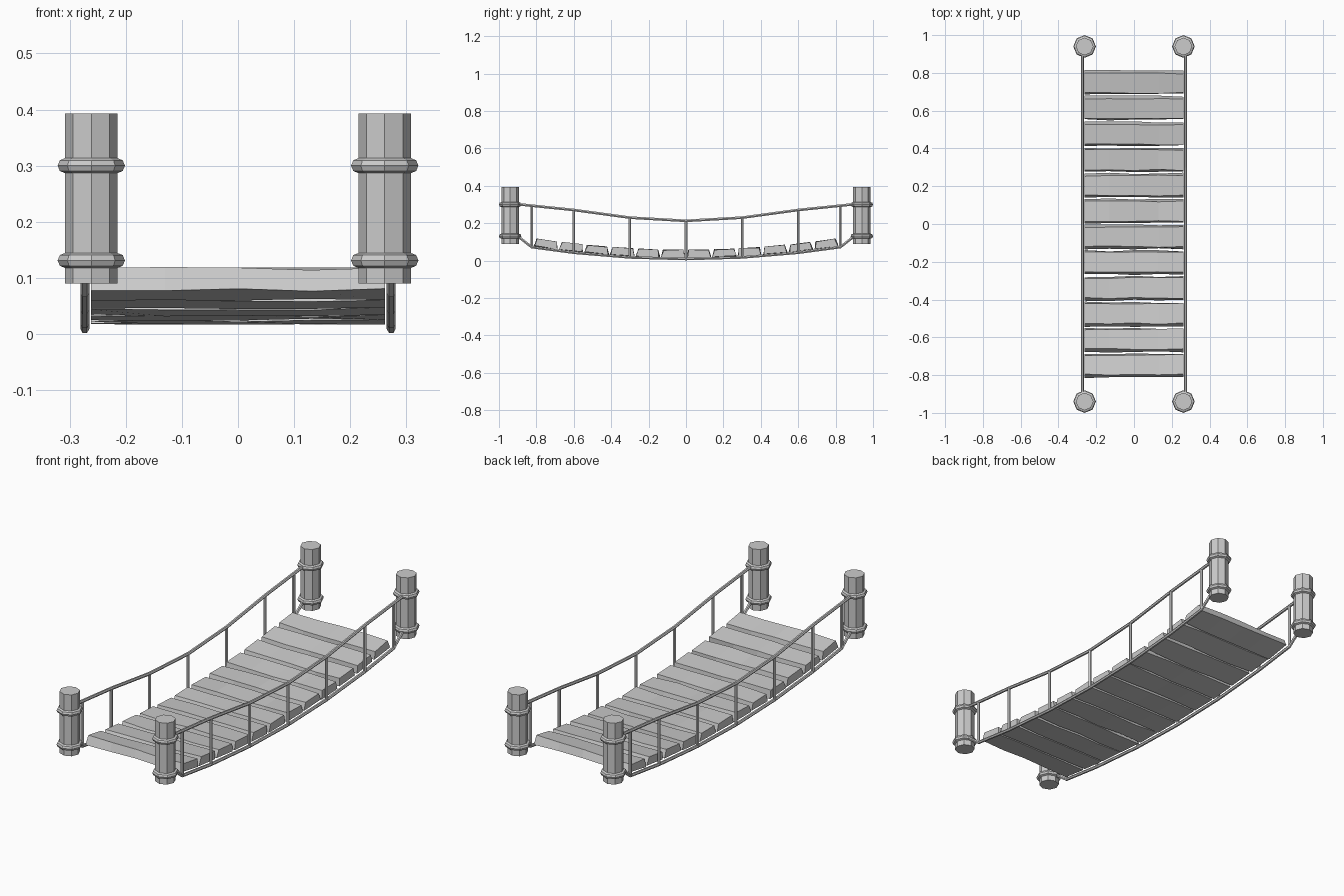
import bpy, bmesh, math, random

if "Cube" in bpy.data.objects:
    bpy.data.objects.remove(bpy.data.objects["Cube"])

random.seed(4)
ROPE_X, ROPE_R = 0.273, 0.008
COUNT, PITCH = 12, 0.1365


def sag(y):
    return 0.009 + 0.093 * y * y


def rope(name, points):
    curve = bpy.data.curves.new(name, 'CURVE')
    curve.dimensions = '3D'
    curve.bevel_depth = ROPE_R
    curve.bevel_resolution = 1
    curve.use_fill_caps = True
    line = curve.splines.new('POLY')
    line.points.add(len(points) - 1)
    for p, co in zip(line.points, points):
        p.co = (*co, 1)
    line.use_smooth = False
    bpy.context.collection.objects.link(bpy.data.objects.new(name, curve))


# Corner posts with two rope rings each
for sx in (-1, 1):
    for sy in (-1, 1):
        x, y = sx * 0.2615, sy * 0.94
        bpy.ops.mesh.primitive_cylinder_add(vertices=8, radius=0.0465, depth=0.303,
                                            location=(x, y, 0.2415))
        bpy.context.object.name = "post"
        for z in (0.131, 0.3):
            bpy.ops.mesh.primitive_torus_add(major_segments=8, minor_segments=8,
                                             major_radius=0.0465, minor_radius=0.0135,
                                             location=(x, y, z))
            bpy.context.object.name = "post_ring"

# Deck ropes, hand ropes and hangers on both sides
rail = {0: 0.213, 0.3: 0.23, 0.6: 0.271, 0.825: 0.294}
stations = sorted({s * y for y in rail for s in (-1, 1)})
for sx in (-1, 1):
    x = sx * ROPE_X
    low = [(x, y, sag(y)) for y in stations]
    high = [(x, y, rail[abs(y)]) for y in stations]
    rope("deck_rope", [(x, -0.905, 0.135)] + low + [(x, 0.905, 0.135)])
    rope("hand_rope", [(x, -0.91, 0.303)] + high + [(x, 0.91, 0.303)])
    for a, b in zip(low, high):
        rope("hanger_rope", [a, b])


# Worn planks: tapered sections lofted across the deck with slight waviness
def plank(y0):
    bm = bmesh.new()
    slope = math.atan(2 * 0.093 * y0)
    c, s = math.cos(slope), math.sin(slope)
    rings = []
    for x in (-0.262, -0.13, 0, 0.13, 0.262):
        ring = []
        for v, w in ((-0.063, 0), (0.063, 0), (0.053, 0.039), (-0.053, 0.039)):
            v += random.uniform(-0.004, 0.004)
            w += random.uniform(-0.003, 0.003)
            ring.append(bm.verts.new((x, y0 + v * c - w * s, sag(y0) + 0.009 + v * s + w * c)))
        rings.append(ring)
    for a, b in zip(rings, rings[1:]):
        for i in range(4):
            j = (i + 1) % 4
            bm.faces.new((a[i], a[j], b[j], b[i]))
    bm.faces.new(rings[0])
    bm.faces.new(rings[-1])
    bmesh.ops.recalc_face_normals(bm, faces=bm.faces)
    mesh = bpy.data.meshes.new("plank")
    bm.to_mesh(mesh)
    bm.free()
    bpy.context.collection.objects.link(bpy.data.objects.new("plank", mesh))


for i in range(COUNT):
    plank((i - (COUNT - 1) / 2) * PITCH)
